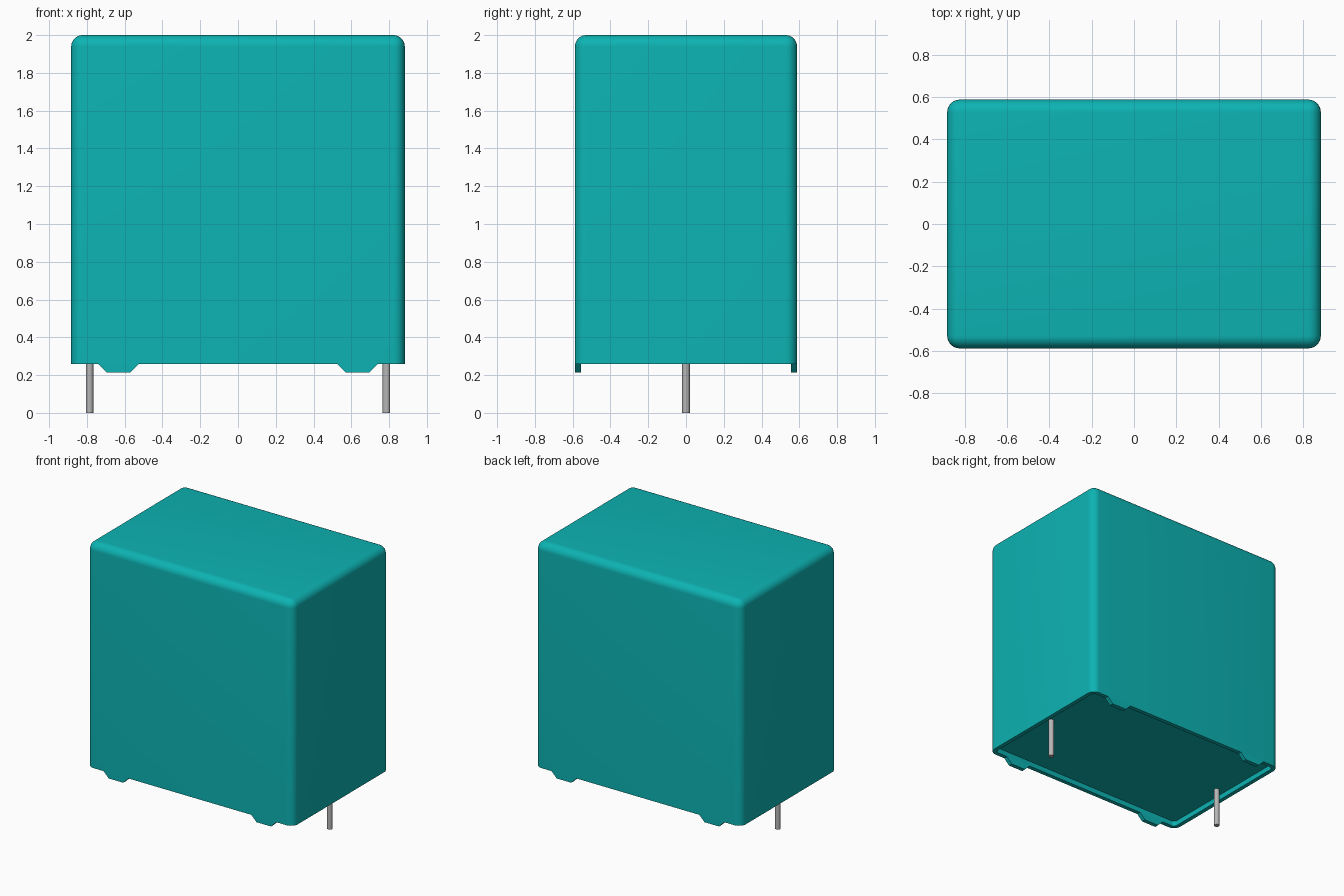
import bpy, bmesh

if "Cube" in bpy.data.objects:
    bpy.data.objects.remove(bpy.data.objects["Cube"], do_unlink=True)

HX, HY = 0.883, 0.588        # half width and half depth of the case
BASE, TOP = 0.26, 2.0        # case bottom and top heights
RADIUS, WALL, RECESS = 0.06, 0.032, 0.04


def material(name, color, metallic=0.0):
    m = bpy.data.materials.new(name)
    m.use_nodes = True
    m.diffuse_color = (*color, 1)
    bsdf = next(n for n in m.node_tree.nodes if n.type == 'BSDF_PRINCIPLED')
    bsdf.inputs["Base Color"].default_value = (*color, 1)
    return m


def finish(name, bm, mat):
    bmesh.ops.recalc_face_normals(bm, faces=bm.faces)
    mesh = bpy.data.meshes.new(name)
    bm.to_mesh(mesh)
    bm.free()
    mesh.materials.append(mat)
    ob = bpy.data.objects.new(name, mesh)
    bpy.context.collection.objects.link(ob)
    bpy.ops.object.select_all(action='DESELECT')
    ob.select_set(True)
    bpy.context.view_layer.objects.active = ob
    bpy.ops.object.shade_smooth_by_angle(angle=0.6)
    return ob


teal = material("teal plastic", (0.004, 0.45, 0.45))
metal = material("grey metal", (0.47, 0.47, 0.47))

# Case: box with rounded top and upright edges, recessed underside
bm = bmesh.new()
bmesh.ops.create_cube(bm, size=1)
for v in bm.verts:
    v.co.x *= 2 * HX
    v.co.y *= 2 * HY
    v.co.z = TOP if v.co.z > 0 else BASE
rounded = [e for e in bm.edges if max(v.co.z for v in e.verts) > 1]
bmesh.ops.bevel(bm, geom=rounded, offset=RADIUS, segments=8, profile=0.5,
                affect='EDGES', clamp_overlap=True)
bm.normal_update()
under = min(bm.faces, key=lambda f: f.calc_center_median().z)
bmesh.ops.inset_region(bm, faces=[under], thickness=WALL, use_even_offset=True)
floor = bmesh.ops.extrude_discrete_faces(bm, faces=[under])["faces"][0]
bmesh.ops.translate(bm, verts=floor.verts, vec=(0, 0, RECESS))
finish("case", bm, teal)

# Standoff feet: tapered tabs continuing the front and back walls downward
FOOT = [(0.74, BASE), (0.695, 0.215), (0.57, 0.215), (0.525, BASE)]
for side, sx in (("left", 1), ("right", -1)):
    for end, sy in (("front", -1), ("back", 1)):
        bm = bmesh.new()
        outer, inner = ([bm.verts.new((sx * x, sy * y, z)) for x, z in FOOT]
                        for y in (HY, HY - WALL))
        bm.faces.new(outer)
        bm.faces.new(inner[::-1])
        for i in range(3):
            bm.faces.new((outer[i], inner[i], inner[i + 1], outer[i + 1]))
        finish(f"foot_{end}_{side}", bm, teal)

    # Lead wire running from the recess down to the ground
    bm = bmesh.new()
    bmesh.ops.create_cone(bm, cap_ends=True, segments=24, radius1=0.02,
                          radius2=0.02, depth=0.32)
    bmesh.ops.translate(bm, verts=bm.verts, vec=(sx * 0.786, 0, 0.16))
    finish(f"lead_{side}", bm, metal)
